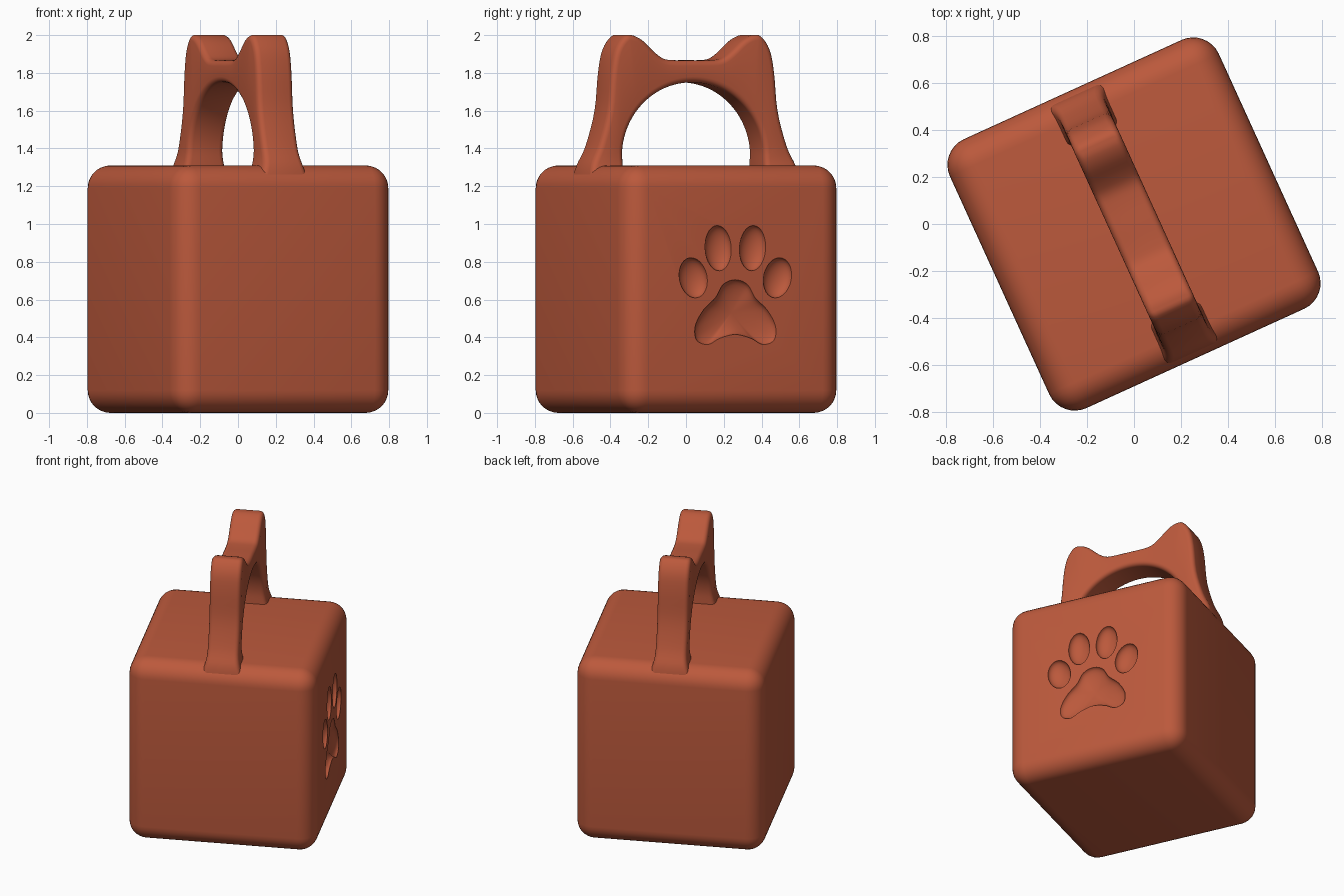
import bpy, bmesh, math
from mathutils import Vector

if "Cube" in bpy.data.objects:
    bpy.data.objects.remove(bpy.data.objects["Cube"])

TURN = math.radians(24.5)      # whole model is turned about z
HALF, HEIGHT, ROUND = 0.63, 1.31, 0.12

clay = bpy.data.materials.new("terracotta")
clay.diffuse_color = (0.50, 0.10, 0.045, 1)
clay.use_nodes = True
clay.node_tree.nodes["Principled BSDF"].inputs["Base Color"].default_value = clay.diffuse_color


def make(name, bm):
    bmesh.ops.recalc_face_normals(bm, faces=bm.faces)
    me = bpy.data.meshes.new(name)
    bm.to_mesh(me)
    bm.free()
    me.materials.append(clay)
    ob = bpy.data.objects.new(name, me)
    bpy.context.collection.objects.link(ob)
    ob.rotation_euler.z = TURN
    return ob


def activate(ob):
    bpy.ops.object.select_all(action='DESELECT')
    ob.select_set(True)
    bpy.context.view_layer.objects.active = ob


def smooth_path(pts, steps, closed=False):
    """Catmull-Rom curve through 2D points."""
    n, out = len(pts), []
    at = lambda i: Vector(pts[i % n] if closed else pts[max(0, min(n - 1, i))])
    for i in range(n if closed else n - 1):
        a, b, c, d = (at(i + k) for k in (-1, 0, 1, 2))
        for s in range(steps):
            t = s / steps
            out.append(0.5 * (2*b + (c - a)*t + (2*a - 5*b + 4*c - d)*t*t
                              + (3*b - a - 3*c + d)*t**3))
    if not closed:
        out.append(at(n - 1))
    return out


def dish_cutter(name, outline, centre, depth):
    """Bowl-shaped cutter sunk into the +x face."""
    bm = bmesh.new()
    c = Vector(centre)
    rings = [(1, 0.06)] + [(math.cos(k * math.pi / 16), -depth * math.sin(k * math.pi / 16))
                           for k in range(8)]
    loops = []
    for s, dx in rings:
        loops.append([bm.verts.new((HALF + dx, *(c + (p - c) * s))) for p in outline])
    n = len(outline)
    for a, b in zip(loops, loops[1:]):
        for i in range(n):
            bm.faces.new((a[i], a[(i+1) % n], b[(i+1) % n], b[i]))
    bm.faces.new(loops[0])
    tip = bm.verts.new((HALF - depth, *c))
    for i in range(n):
        bm.faces.new((loops[-1][i], loops[-1][(i+1) % n], tip))
    ob = make(name, bm)
    ob.hide_render = True
    return ob


# Rounded block
bm = bmesh.new()
bmesh.ops.create_cube(bm, size=1)
for v in bm.verts:
    v.co = (v.co.x * 2 * HALF, v.co.y * 2 * HALF, (v.co.z + 0.5) * HEIGHT)
bmesh.ops.bevel(bm, geom=bm.edges[:], offset=ROUND, segments=8, profile=0.5, affect='EDGES')
body = make("body", bm)

# Paw print: main pad and four toes, pressed into the side
half_pad = [(0, .705), (.07, .68), (.115, .61), (.185, .545), (.233, .46),
            (.225, .385), (.16, .362), (.09, .395)]
pad = half_pad + [(0, .415)] + [(-y, z) for y, z in half_pad[:0:-1]]
cutters = [dish_cutter("pad_cutter", smooth_path(pad, 5, True), (0, .53), 0.05)]
for y, z, ry, rz, tilt in ((.245, .715, .08, .108, 15), (.1, .872, .076, .12, 4)):
    for side in (-1, 1):
        a = math.radians(tilt) * side
        oval = []
        for k in range(32):
            u = k * math.tau / 32
            p, q = ry * math.cos(u), rz * math.sin(u)
            oval.append(Vector((side*y + p*math.cos(a) + q*math.sin(a),
                                z - p*math.sin(a) + q*math.cos(a))))
        cutters.append(dish_cutter("toe_cutter", oval, (side*y, z), 0.05))
activate(body)
for c in cutters:
    m = body.modifiers.new("press", 'BOOLEAN')
    m.object, m.operation, m.solver = c, 'DIFFERENCE', 'EXACT'
    bpy.ops.object.modifier_apply(modifier=m.name)
for c in cutters:
    bpy.data.objects.remove(c)

# Arched handle with two ears
half_top = [(0, 1.867), (.1, 1.867), (.165, 1.875), (.22, 1.91), (.29, 1.972), (.35, 2.0),
            (.40, 1.993), (.45, 1.92), (.475, 1.8), (.495, 1.6), (.545, 1.42),
            (.595, 1.31), (.61, 1.22)]
outer = smooth_path([(-y, z) for y, z in half_top[:0:-1]] + half_top, 4)
inner = []
for i in range(len(outer)):
    u = i / (len(outer) - 1)
    a = math.pi * (1.1 - 1.2 * u)
    y = -0.41 if a > math.pi else 0.41 if a < 0 else 0.41 * math.cos(a)
    inner.append(Vector((y, 1.36 + 0.39 * math.sin(a))))
bm = bmesh.new()
rails = []
for path, sx in ((outer, -1), (outer, 1), (inner, 1), (inner, -1)):
    rails.append([bm.verts.new((sx * (.105 + .02 * max(0, (1.4 - p.y) / .12)**2), *p))
                  for p in path])
for k in range(4):
    a, b = rails[k], rails[(k + 1) % 4]
    for i in range(len(a) - 1):
        bm.faces.new((a[i], a[i+1], b[i+1], b[i]))
for i in (0, -1):
    bm.faces.new([r[i] for r in rails])
bmesh.ops.recalc_face_normals(bm, faces=bm.faces)
long_edges = [bm.edges.get((r[i], r[i+1])) for r in rails for i in range(len(r) - 1)]
bmesh.ops.bevel(bm, geom=long_edges, offset=0.03, segments=4, profile=0.5, affect='EDGES')
handle = make("handle", bm)
for v in handle.data.vertices:
    v.co.z = min(v.co.z, 2.0)

for ob in (body, handle):
    activate(ob)
    bpy.ops.object.shade_smooth_by_angle(angle=math.radians(35))
